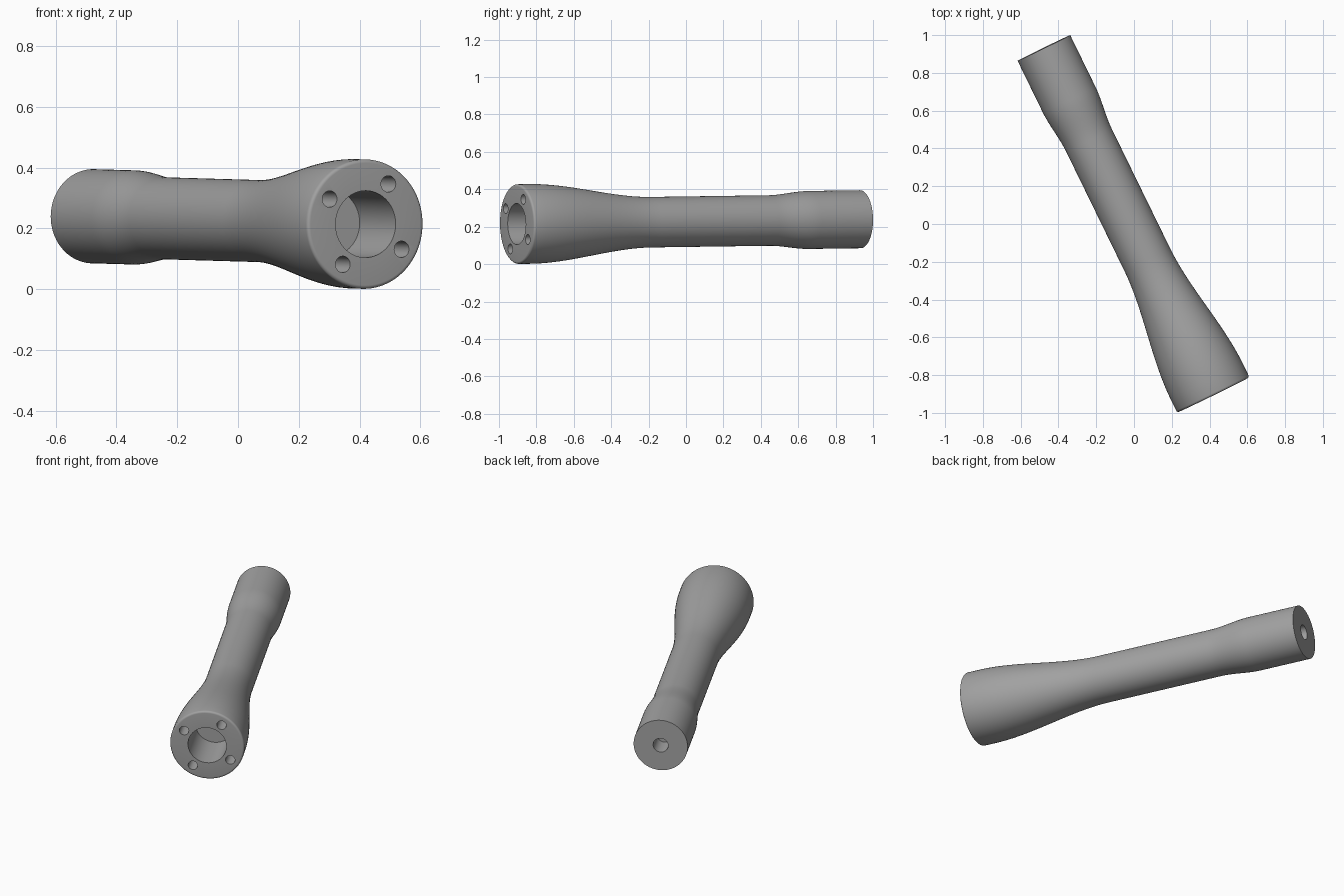
import bpy, bmesh, math
from mathutils import Vector, Matrix

cube = bpy.data.objects.get("Cube")
if cube:
    bpy.data.objects.remove(cube, do_unlink=True)

# Plain grey material
grey = bpy.data.materials.new("plain grey")
grey.use_nodes = True
COLOUR = (0.36, 0.36, 0.36, 1)
grey.diffuse_color = COLOUR
grey.node_tree.nodes["Principled BSDF"].inputs["Base Color"].default_value = COLOUR

# Axis frame: local z runs from the wide end to the narrow end
start, end = Vector((0.42, -0.905, 0.214)), Vector((-0.477, 0.932, 0.24))
axis = (end - start).normalized()
length = (end - start).length
side = axis.cross(Vector((0, 0, 1))).normalized()
up = side.cross(axis)
frame = Matrix.Translation(start) @ Matrix((side, up, axis)).transposed().to_4x4()

WIDE, WAIST, NARROW = 0.213, 0.135, 0.155
SEGMENTS = 96


def ease(a, b, t):
    return a + (b - a) * t * t * (3 - 2 * t)


def blend(r0, r1, s0, s1, steps):
    """Smooth run of (radius, distance) points between two radii."""
    return [(ease(r0, r1, i / steps), s0 + (s1 - s0) * i / steps)
            for i in range(steps + 1)]


def make_object(name, bm):
    mesh = bpy.data.meshes.new(name)
    bm.to_mesh(mesh)
    bm.free()
    obj = bpy.data.objects.new(name, mesh)
    bpy.context.collection.objects.link(obj)
    obj.matrix_world = frame
    mesh.materials.append(grey)
    return obj


def lathe(name, profile):
    bm = bmesh.new()
    verts = [bm.verts.new((r, 0, s)) for r, s in profile]
    edges = [bm.edges.new(pair) for pair in zip(verts, verts[1:])]
    bmesh.ops.spin(bm, geom=verts + edges, cent=(0, 0, 0), axis=(0, 0, 1),
                   angle=math.tau, steps=SEGMENTS, use_duplicate=False)
    bmesh.ops.remove_doubles(bm, verts=bm.verts, dist=0.0001)
    bmesh.ops.recalc_face_normals(bm, faces=bm.faces)
    return make_object(name, bm)


# Handle with a wide bore at the front and a small bore at the back
profile = [(0, 0.27), (0.11, 0.27), (0.11, 0)]
profile += [(WIDE - 0.012 + 0.012 * math.sin(a), 0.012 - 0.012 * math.cos(a))
            for a in (math.radians(d) for d in range(0, 91, 18))]
profile += blend(WIDE, WAIST, 0.08, 0.8, 28)
profile += blend(WAIST, NARROW, 1.5, 1.74, 12)
profile += [(NARROW, length), (0.043, length), (0.043, length - 0.14), (0, length - 0.14)]
handle = lathe("handle", profile)

# Four screw holes around the wide bore
bm = bmesh.new()
for i in range(4):
    a = math.radians(58 + 90 * i)
    place = Matrix.Translation((0.156 * math.cos(a), 0.156 * math.sin(a), 0.03))
    bmesh.ops.create_cone(bm, cap_ends=True, segments=32, radius1=0.027,
                          radius2=0.027, depth=0.18, matrix=place)
cutter = make_object("screw_hole_cutter", bm)
cutter.hide_render = True

bpy.context.view_layer.update()
bpy.ops.object.select_all(action='DESELECT')
bpy.context.view_layer.objects.active = handle
handle.select_set(True)
cut = handle.modifiers.new("screw holes", 'BOOLEAN')
cut.operation = 'DIFFERENCE'
cut.solver = 'EXACT'
cut.object = cutter
bpy.ops.object.modifier_apply(modifier=cut.name)
bpy.data.objects.remove(cutter, do_unlink=True)
bpy.ops.object.shade_smooth_by_angle(angle=math.radians(30))
